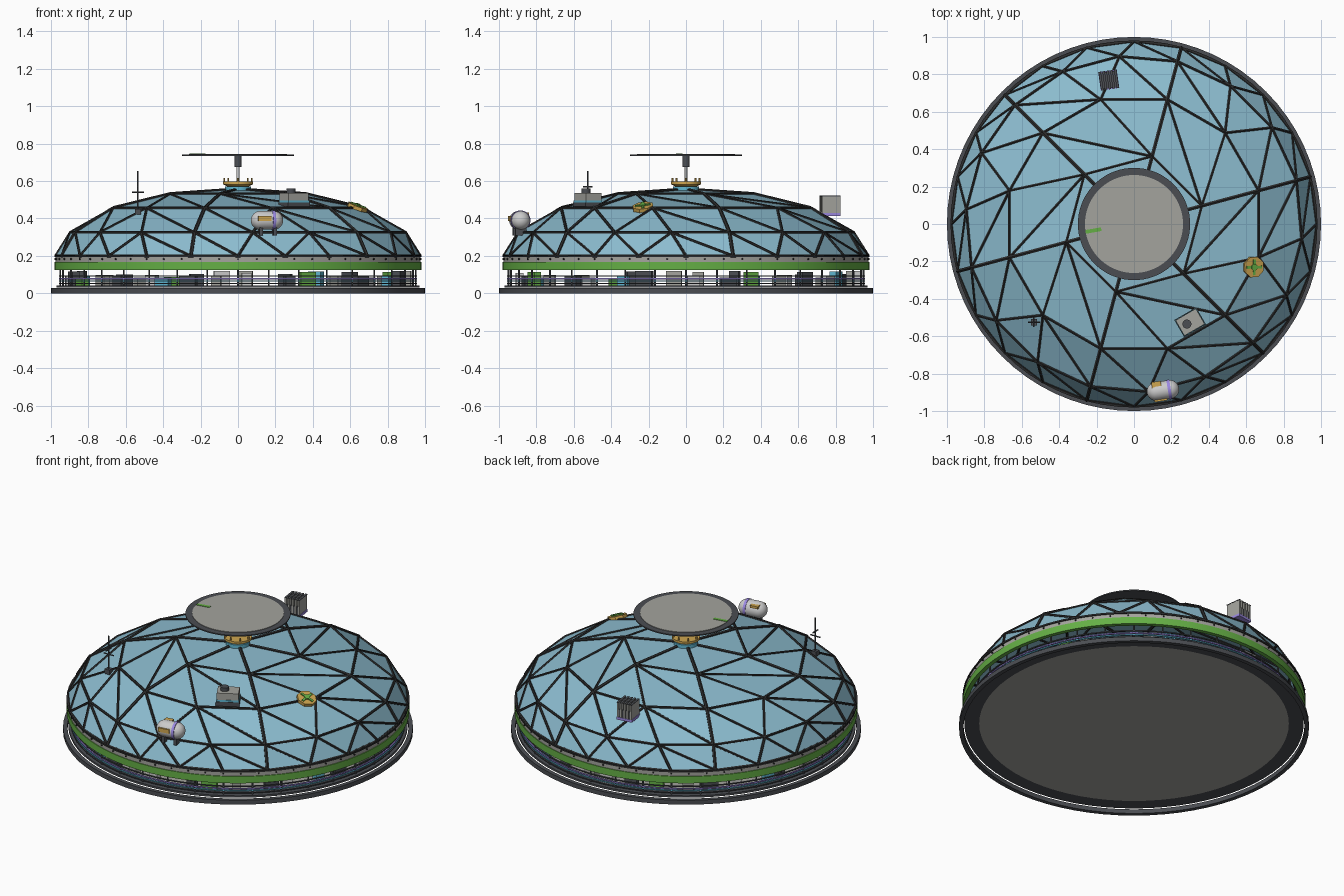
import bpy, bmesh, random
from math import sin, cos, pi, radians
from mathutils import Vector, Matrix

if "Cube" in bpy.data.objects:
    bpy.data.objects.remove(bpy.data.objects["Cube"])
random.seed(4)


def material(name, *rgb):
    m = bpy.data.materials.new(name)
    m.use_nodes = True
    m.diffuse_color = (*rgb, 1)
    m.node_tree.nodes["Principled BSDF"].inputs["Base Color"].default_value = (*rgb, 1)
    return m


GLASS = material("sky blue glass", .26, .50, .62)
FRAME = material("black frame", .025, .025, .025)
DARK = material("charcoal metal", .07, .075, .085)
GREY = material("warm grey", .37, .37, .34)
PALE = material("pale grey", .6, .6, .6)
GREEN = material("leaf green", .13, .43, .06)
GOLD = material("gold", .62, .38, .08)
PURPLE = material("violet", .33, .25, .75)
CYAN = material("cyan", .12, .48, .65)


def finish(name, bm, mat, smooth=False):
    me = bpy.data.meshes.new(name)
    bmesh.ops.recalc_face_normals(bm, faces=bm.faces)
    bm.to_mesh(me)
    bm.free()
    me.materials.append(mat)
    ob = bpy.data.objects.new(name, me)
    bpy.context.collection.objects.link(ob)
    if smooth:
        bpy.ops.object.select_all(action='DESELECT')
        bpy.context.view_layer.objects.active = ob
        ob.select_set(True)
        bpy.ops.object.shade_smooth_by_angle()
    return ob


def lathe(name, profile, mat, frame=Matrix(), seg=72, closed=False):
    """Spin an (r, z) profile about z; closed joins its last point to its first."""
    bm = bmesh.new()
    vs = [bm.verts.new((r, 0, z)) for r, z in profile]
    pairs = list(zip(vs, vs[1:])) + ([(vs[-1], vs[0])] if closed else [])
    edges = [bm.edges.new(p) for p in pairs]
    bmesh.ops.spin(bm, geom=vs + edges, axis=(0, 0, 1), cent=(0, 0, 0),
                   angle=2 * pi, steps=seg, use_merge=True)
    bmesh.ops.remove_doubles(bm, verts=bm.verts, dist=.0002)
    bmesh.ops.transform(bm, matrix=frame, verts=bm.verts)
    return finish(name, bm, mat, True)


def ring(name, r0, r1, z0, z1, mat):
    return lathe(name, [(r0, z0), (r1, z0), (r1, z1), (r0, z1)], mat, closed=True)


def disc(name, r, z0, z1, mat, frame=Matrix(), seg=72):
    return lathe(name, [(0, z0), (r, z0), (r, z1), (0, z1)], mat, frame, seg)


def box(name, size, centre, mat, frame=Matrix()):
    bm = bmesh.new()
    bmesh.ops.create_cube(bm, size=1,
                          matrix=frame @ Matrix.Translation(centre) @ Matrix.Diagonal((*size, 1)))
    return finish(name, bm, mat)


def rods(name, lines, r, mat, sides=6):
    bm = bmesh.new()
    for a, b in lines:
        a, b = Vector(a), Vector(b)
        turn = (b - a).to_track_quat('Z', 'Y').to_matrix().to_4x4()
        bmesh.ops.create_cone(bm, cap_ends=True, segments=sides, radius1=r, radius2=r,
                              depth=(b - a).length,
                              matrix=Matrix.Translation((a + b) / 2) @ turn)
    return finish(name, bm, mat)


def polar(r, deg, z):
    return Vector((r * cos(radians(deg)), r * sin(radians(deg)), z))


def place(x, y, z, turn=0):
    return Matrix.Translation((x, y, z)) @ Matrix.Rotation(radians(turn), 4, 'Z')


# Base: loose outer rim and raised floor
ring("base_rim", .975, 1, 0, .027, DARK)
disc("floor", .885, .03, .042, GREY)
ring("floor_edge", .885, .97, .03, .042, DARK)

# Open gallery: posts, rails and equipment
rods("gallery_posts", [(polar(.95, a, .04), polar(.95, a, .13)) for a in range(0, 360, 10)],
     .005, DARK)
for name, z, h, mat in [("top_rail", .093, .006, DARK), ("violet_rail", .078, .007, PURPLE),
                        ("cyan_rail", .066, .006, CYAN), ("low_rail", .052, .005, DARK)]:
    ring(name, .948, .956, z - h / 2, z + h / 2, mat)
kit = [PALE, DARK, GREEN, GREY, DARK, PALE, CYAN, DARK, GREY]
for i in range(36):
    h = random.uniform(.04, .08)
    a = i * 10 + random.uniform(2, 8)
    box("gallery_unit", (.04, random.uniform(.05, .09), h),
        (random.uniform(.86, .925), 0, .042 + h / 2), kit[i % len(kit)], place(0, 0, 0, a))

# Collar under the dome
ring("green_band", .955, .98, .125, .168, GREEN)
ring("collar", .95, .975, .168, .195, GREY)
ring("collar_lip", .955, .981, .193, .203, FRAME)
rods("collar_bolts", [(polar(.97, a, .183), polar(.98, a, .183)) for a in range(0, 360, 6)],
     .005, FRAME)

# Faceted dome: ring k has six sectors of k segments
levels = [(0, .555), (.375, .53), (.69, .455), (.9, .325), (.975, .2)]
bm = bmesh.new()
grid = [[bm.verts.new((0, 0, levels[0][1]))]]
for k in range(1, 5):
    r, z = levels[k]
    grid.append([bm.verts.new(polar(r, 15 + 60 * n / k, z)) for n in range(6 * k)])


def node(k, sector, i):
    return grid[k][(sector * k + i) % len(grid[k])]


for s in range(6):
    for k in range(4):
        i = j = 0
        while j <= k or i < k:
            if j <= k and (k == 0 or (j + 1) * k <= (i + 1) * (k + 1)):
                bm.faces.new((node(k, s, i), node(k + 1, s, j), node(k + 1, s, j + 1)))
                j += 1
            else:
                bm.faces.new((node(k, s, i), node(k + 1, s, j), node(k, s, i + 1)))
                i += 1
struts = [[v.co.copy() for v in e.verts] for e in bm.edges]
ribs = [(node(k, s, 0).co.copy(), node(k + 1, s, 0).co.copy())
        for s in range(6) for k in range(4)]
finish("dome_panels", bm, GLASS)
rods("dome_struts", struts, .008, FRAME)
rods("dome_ribs", ribs, .011, FRAME)

# Crown and spinning disc on top
disc("crown_foot", .07, .545, .572, CYAN, seg=32)
lathe("crown_bowl", [(0, .565), (.055, .57), (.08, .583), (.08, .597), (0, .597)], GOLD, seg=32)
rods("crown_spikes", [(polar(.073, a, .59), polar(.073, a, .617)) for a in range(0, 360, 45)],
     .005, GOLD)
disc("mast", .008, .59, .69, PALE, seg=12)
disc("mast_head", .02, .675, .737, DARK, seg=16)
disc("rotor_rim", .3, .734, .741, DARK)
disc("rotor_face", .262, .741, .744, GREY)
box("rotor_mark", (.085, .02, .003), (0, 0, 0), GREEN, place(-.217, -.035, .745, 10))

# Storage tank on the front slope
tank = place(.155, -.89, .39, 9)
along = tank @ Matrix.Rotation(pi / 2, 4, 'Y')
shape = [(.05 * sin(t * pi / 12), -.037 - .05 * cos(t * pi / 12)) for t in range(7)]
lathe("tank", shape + [(r, -z) for r, z in reversed(shape)], PALE, along, 32)
lathe("tank_band", [(.048, .026), (.053, .026), (.053, .042), (.048, .042)], PURPLE, along, 32, True)
box("tank_plate", (.07, .01, .025), (-.02, -.05, .01), GOLD, tank)
box("tank_hatch", (.05, .035, .015), (-.03, .035, .035), GOLD, tank)
for x in (-.035, .04):
    box("tank_leg", (.018, .06, .05), (x, 0, -.055), DARK, tank)

# Air unit
unit = place(.3, -.525, .47, 30)
box("air_unit_foot", (.135, .105, .03), (0, 0, 0), DARK, unit)
box("air_unit_stripe", (.13, .1, .012), (0, 0, .02), CYAN, unit)
box("air_unit_body", (.125, .095, .045), (0, 0, .045), GREY, unit)
disc("air_unit_fan", .024, .065, .09, DARK, unit @ Matrix.Translation((-.02, 0, 0)), 20)

# Beacon pad lying on the slope
pad = place(.64, -.23, .462, -20) @ Matrix.Rotation(radians(21), 4, 'Y')
disc("pad", .058, -.012, .008, GOLD, pad, 8)
disc("pad_hub", .018, .008, .016, GREEN, pad, 8)
for turn in (20, 110):
    box("pad_cross", (.085, .014, .006), (0, 0, .011), GREEN,
        pad @ Matrix.Rotation(radians(turn), 4, 'Z'))

# Aerial
aerial = place(-.535, -.525, 0)
box("aerial_foot", (.034, .034, .03), (0, 0, .435), DARK, aerial)
rods("aerial_pole", [((-.535, -.525, .43), (-.535, -.525, .655)),
                     ((-.568, -.525, .54), (-.502, -.525, .54)),
                     ((-.535, -.55, .57), (-.535, -.5, .57))], .0045, DARK)

# Heat sink at the back
sink = place(-.135, .77, .42, 8)
box("sink_foot", (.1, .1, .016), (0, 0, 0), PURPLE, sink)
box("sink_core", (.09, .09, .05), (0, 0, .03), DARK, sink)
for n in range(5):
    box("sink_fin", (.01, .098, .09), (-.042 + n * .021, 0, .053), GREY, sink)
    box("sink_cap", (.013, .1, .004), (-.042 + n * .021, 0, .1), DARK, sink)
